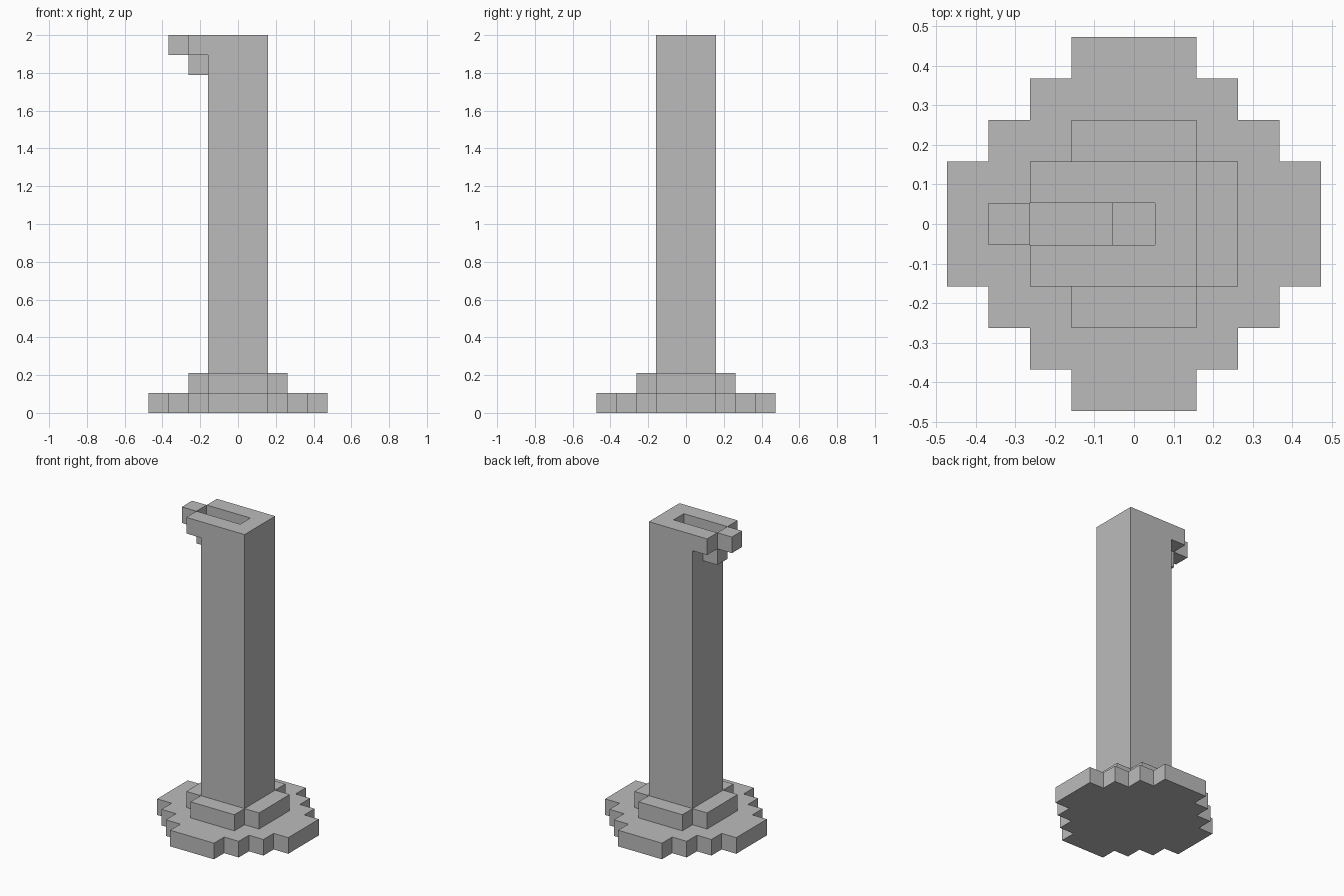
import bpy
import bmesh
import math
from mathutils import Vector

UNIT = 2 / 19  # edge of one block

if "Cube" in bpy.data.objects:
    bpy.data.objects.remove(bpy.data.objects["Cube"], do_unlink=True)

grey = bpy.data.materials.new("plain grey")
grey.use_nodes = True
colour = (0.5, 0.5, 0.5, 1)
grey.diffuse_color = colour
grey.node_tree.nodes["Principled BSDF"].inputs["Base Color"].default_value = colour

DIRECTIONS = [Vector(d) for d in
              ((1, 0, 0), (-1, 0, 0), (0, 1, 0), (0, -1, 0), (0, 0, 1), (0, 0, -1))]


def block_part(name, cells):
    """Skin a set of unit blocks with outer faces only, merged where flat."""
    cells = set(cells)
    bm = bmesh.new()
    for cell in cells:
        centre = Vector(cell) + Vector((0, 0, 0.5))
        for d in DIRECTIONS:
            if tuple(int(c + n) for c, n in zip(cell, d)) in cells:
                continue
            u = Vector((d.y, d.z, d.x))
            v = d.cross(u)
            corners = [centre + (d + a * u + b * v) / 2
                       for a, b in ((-1, -1), (1, -1), (1, 1), (-1, 1))]
            bm.faces.new([bm.verts.new(c * UNIT) for c in corners])
    bmesh.ops.remove_doubles(bm, verts=bm.verts, dist=UNIT / 100)
    bmesh.ops.dissolve_limit(bm, angle_limit=math.radians(1),
                             verts=bm.verts, edges=bm.edges)
    mesh = bpy.data.meshes.new(name)
    bm.to_mesh(mesh)
    bm.free()
    mesh.materials.append(grey)
    obj = bpy.data.objects.new(name, mesh)
    bpy.context.collection.objects.link(obj)


def stepped_disc(reach, z):
    """One layer of blocks with stair-stepped corners."""
    span = range(-reach, reach + 1)
    return {(x, y, z) for x in span for y in span if abs(x) + abs(y) <= reach + 1}


# Stepped base
block_part("foot", stepped_disc(4, 0))
block_part("collar", stepped_disc(2, 1))

# Square column with an overhanging lip and a channel cut in its top
near = range(-1, 2)
column = {(x, y, z) for x in near for y in near for z in range(2, 19)}
column |= {(-2, y, 18) for y in (-1, 1)}
column -= {(-1, 0, 18), (0, 0, 18), (0, 0, 17)}
block_part("column", column)

# Blocks under and at the end of the channel
block_part("channel_support", {(-2, 0, 17)})
block_part("channel_tip", {(-3, 0, 18)})
